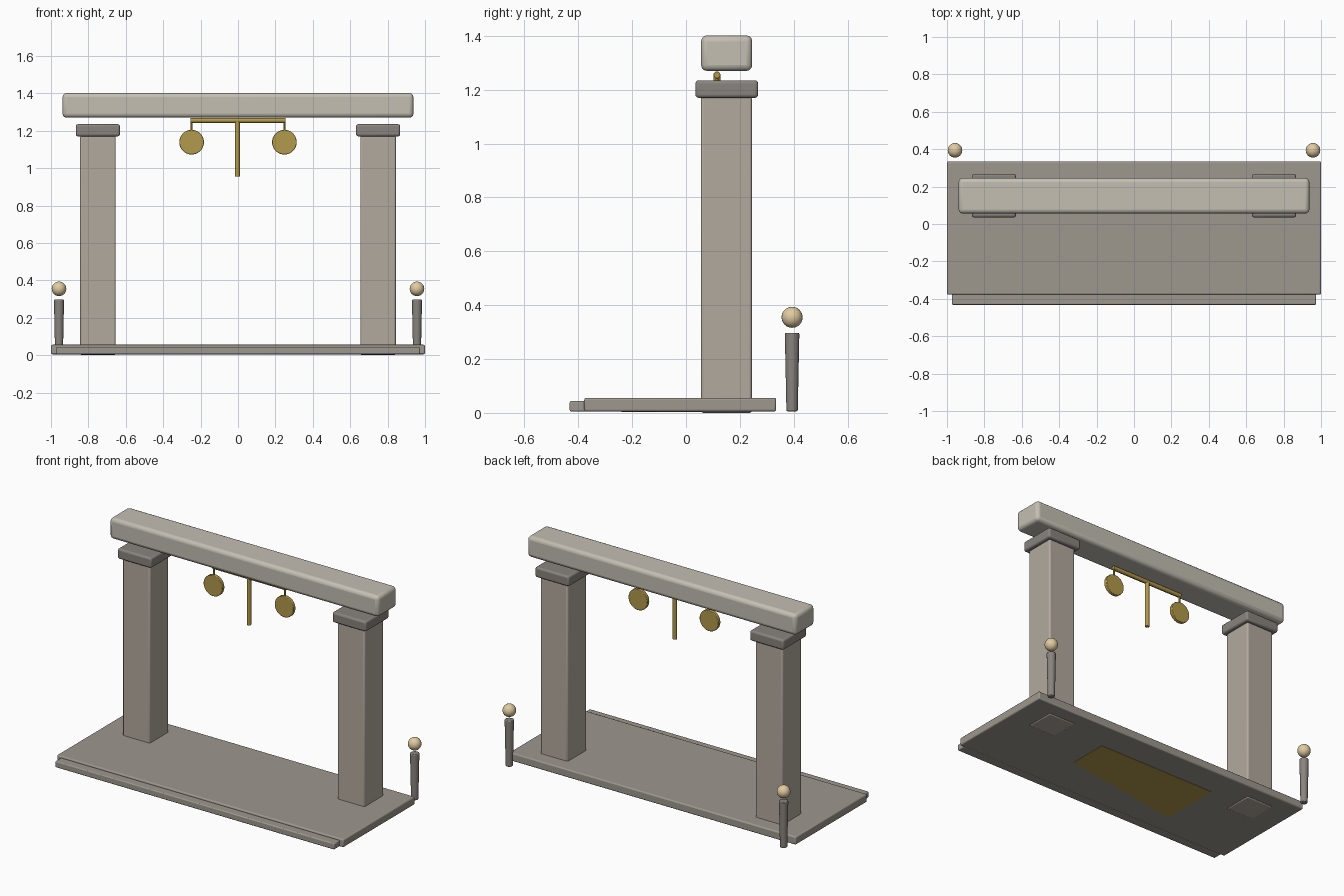
import bpy, bmesh, math
from mathutils import Matrix, Vector

if "Cube" in bpy.data.objects:
    bpy.data.objects.remove(bpy.data.objects["Cube"])


def material(name, rgb):
    m = bpy.data.materials.new(name)
    m.diffuse_color = (*rgb, 1)
    m.use_nodes = True
    m.node_tree.nodes["Principled BSDF"].inputs["Base Color"].default_value = m.diffuse_color
    return m


STONE = material("pale_stone", (0.55, 0.52, 0.45))
PILLAR = material("warm_stone", (0.45, 0.40, 0.34))
FLOOR = material("floor_stone", (0.34, 0.31, 0.27))
DARK = material("dark_stone", (0.25, 0.23, 0.21))
BRASS = material("brass", (0.45, 0.32, 0.07))
GLOW = material("lamp", (0.75, 0.60, 0.36))


def finish(name, bm, mat, bevel=0, segments=3):
    mesh = bpy.data.meshes.new(name)
    bmesh.ops.recalc_face_normals(bm, faces=bm.faces[:])
    bm.to_mesh(mesh)
    bm.free()
    ob = bpy.data.objects.new(name, mesh)
    bpy.context.collection.objects.link(ob)
    mesh.materials.append(mat)
    if bevel:
        mod = ob.modifiers.new("rounded_edges", 'BEVEL')
        mod.width, mod.segments = bevel, segments
        mod.limit_method = 'ANGLE'
    bpy.ops.object.select_all(action='DESELECT')
    ob.select_set(True)
    bpy.context.view_layer.objects.active = ob
    bpy.ops.object.shade_smooth_by_angle(angle=math.radians(35))
    return ob


def box(name, x, y, z, mat, bevel):
    """Box given by (min, max) ranges."""
    bm = bmesh.new()
    size = [b - a for a, b in (x, y, z)]
    mid = [(a + b) / 2 for a, b in (x, y, z)]
    bmesh.ops.create_cube(bm, size=1, matrix=Matrix.Translation(mid) @ Matrix.Diagonal((*size, 1)))
    return finish(name, bm, mat, bevel)


def rod(name, start, end, r1, r2, mat, bevel=0, sides=24):
    """Round bar from start to end."""
    a, b = Vector(start), Vector(end)
    rot = (b - a).to_track_quat('Z', 'Y').to_matrix().to_4x4()
    bm = bmesh.new()
    bmesh.ops.create_cone(bm, cap_ends=True, segments=sides, radius1=r1, radius2=r2,
                          depth=(b - a).length, matrix=Matrix.Translation((a + b) / 2) @ rot)
    return finish(name, bm, mat, bevel, 2)


# Floor slab and front step
box("floor_slab", (-1, 1), (-0.378, 0.335), (0.005, 0.056), FLOOR, 0.008)
box("front_step", (-0.973, 0.973), (-0.432, -0.37), (0.005, 0.044), FLOOR, 0.006)

# Thin inlay showing under the floor
bm = bmesh.new()
face = bm.faces.new([bm.verts.new((x, y, 0.003)) for x, y in
                     ((0.37, 0.15), (-0.46, 0.15), (-0.46, -0.24), (0.37, -0.105))])
top = bmesh.ops.extrude_face_region(bm, geom=[face])["geom"]
bmesh.ops.translate(bm, vec=(0, 0, 0.01), verts=[v for v in top if isinstance(v, bmesh.types.BMVert)])
finish("floor_inlay", bm, BRASS)

# Lintel
box("lintel", (-0.938, 0.938), (0.056, 0.246), (1.27, 1.402), STONE, 0.022)

for side, s in (("left", -1), ("right", 1)):
    # Pillar and capital
    cx = s * 0.749
    box(side + "_pillar", (cx - 0.095, cx + 0.095), (0.055, 0.245), (0, 1.175), PILLAR, 0.01)
    box(side + "_capital", (cx - 0.118, cx + 0.118), (0.035, 0.268), (1.17, 1.235), DARK, 0.012)

    # Lamp post with floating lamp ball
    px, py = s * 0.957, 0.394
    rod(side + "_lamp_post", (px, py, 0.006), (px, py, 0.297), 0.021, 0.027, DARK, 0.004)
    bm = bmesh.new()
    bmesh.ops.create_uvsphere(bm, u_segments=24, v_segments=16, radius=0.039,
                              matrix=Matrix.Translation((px, py, 0.355)))
    finish(side + "_lamp_ball", bm, GLOW)

    # Hanging disc
    dx, dy = s * 0.248, 0.115
    rod(side + "_disc", (dx, dy - 0.011, 1.139), (dx, dy + 0.011, 1.139), 0.066, 0.066, BRASS, 0.003, 40)
    rod(side + "_disc_hanger", (dx, dy, 1.195), (dx, dy, 1.255), 0.005, 0.005, BRASS, 0, 12)

# Cross bar and centre rod
rod("hanging_bar", (-0.255, 0.115, 1.255), (0.255, 0.115, 1.255), 0.013, 0.013, BRASS, 0.002)
rod("centre_rod", (-0.003, 0.115, 0.955), (-0.003, 0.115, 1.255), 0.013, 0.013, BRASS, 0.002)
